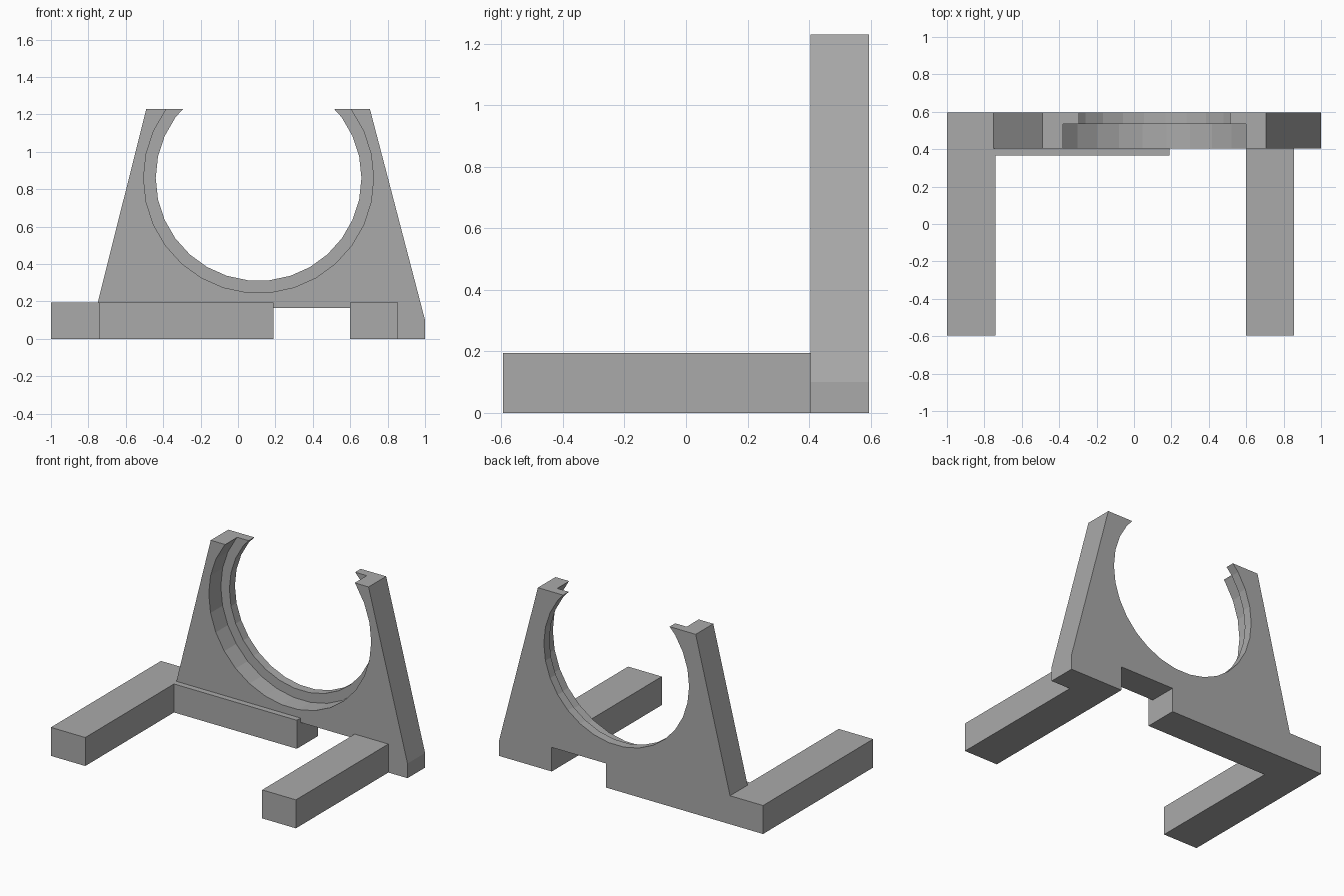
import bpy
import math

cube = bpy.data.objects.get("Cube")
if cube:
    bpy.data.objects.remove(cube, do_unlink=True)

# Single grey material
grey = bpy.data.materials.new("plain_grey")
grey.use_nodes = True
colour = (0.4, 0.4, 0.4, 1)
grey.diffuse_color = colour
grey.node_tree.nodes["Principled BSDF"].inputs["Base Color"].default_value = colour


def extrude_profile(name, points, y0, y1):
    """Solid with an x-z outline (counter-clockwise from the front), from y0 to y1."""
    n = len(points)
    verts = [(x, y, z) for y in (y0, y1) for x, z in points]
    faces = [tuple(range(n)), tuple(reversed(range(n, 2 * n)))]
    faces += [(i, i + n, (i + 1) % n + n, (i + 1) % n) for i in range(n)]
    mesh = bpy.data.meshes.new(name)
    mesh.from_pydata(verts, [], faces)
    mesh.materials.append(grey)
    obj = bpy.data.objects.new(name, mesh)
    bpy.context.collection.objects.link(obj)
    return obj


def bar(name, x0, x1, y0, y1):
    return extrude_profile(name, [(x0, 0), (x1, 0), (x1, BAR_Z), (x0, BAR_Z)], y0, y1)


def disc(name, radius, y0, y1, sides=30):
    steps = [math.tau * i / sides for i in range(sides)]
    return extrude_profile(name, [(0.11 + radius * math.cos(a), 0.86 + radius * math.sin(a))
                                  for a in steps], y0, y1)


def combine(target, other, operation):
    mod = target.modifiers.new(operation.lower(), "BOOLEAN")
    mod.operation, mod.solver, mod.object = operation, "EXACT", other
    bpy.context.view_layer.objects.active = target
    bpy.ops.object.modifier_apply(modifier=mod.name)
    bpy.data.objects.remove(other, do_unlink=True)


BAR_Z = 0.195
FRONT, BACK, STEP = 0.405, 0.595, 0.535

# Upright wall with side foot and bottom notch
holder = extrude_profile("ring_holder", [
    (-1, 0), (0.19, 0), (0.19, 0.165), (0.6, 0.165), (0.6, 0), (1, 0), (1, 0.1),
    (0.705, 1.23), (-0.49, 1.23), (-0.75, BAR_Z), (-1, BAR_Z)], FRONT, BACK)

# Stepped round opening: wide in front, narrow through the back
combine(holder, disc("wide_cutter", 0.615, FRONT - 0.1, STEP), "DIFFERENCE")
combine(holder, disc("narrow_cutter", 0.55, FRONT - 0.1, BACK + 0.1), "DIFFERENCE")

# Front legs and ledge
combine(holder, bar("right_leg", -1, -0.74, -0.595, FRONT), "UNION")
combine(holder, bar("left_leg", 0.6, 0.855, -0.595, FRONT), "UNION")
combine(holder, bar("front_ledge", -0.74, 0.19, 0.365, FRONT), "UNION")
